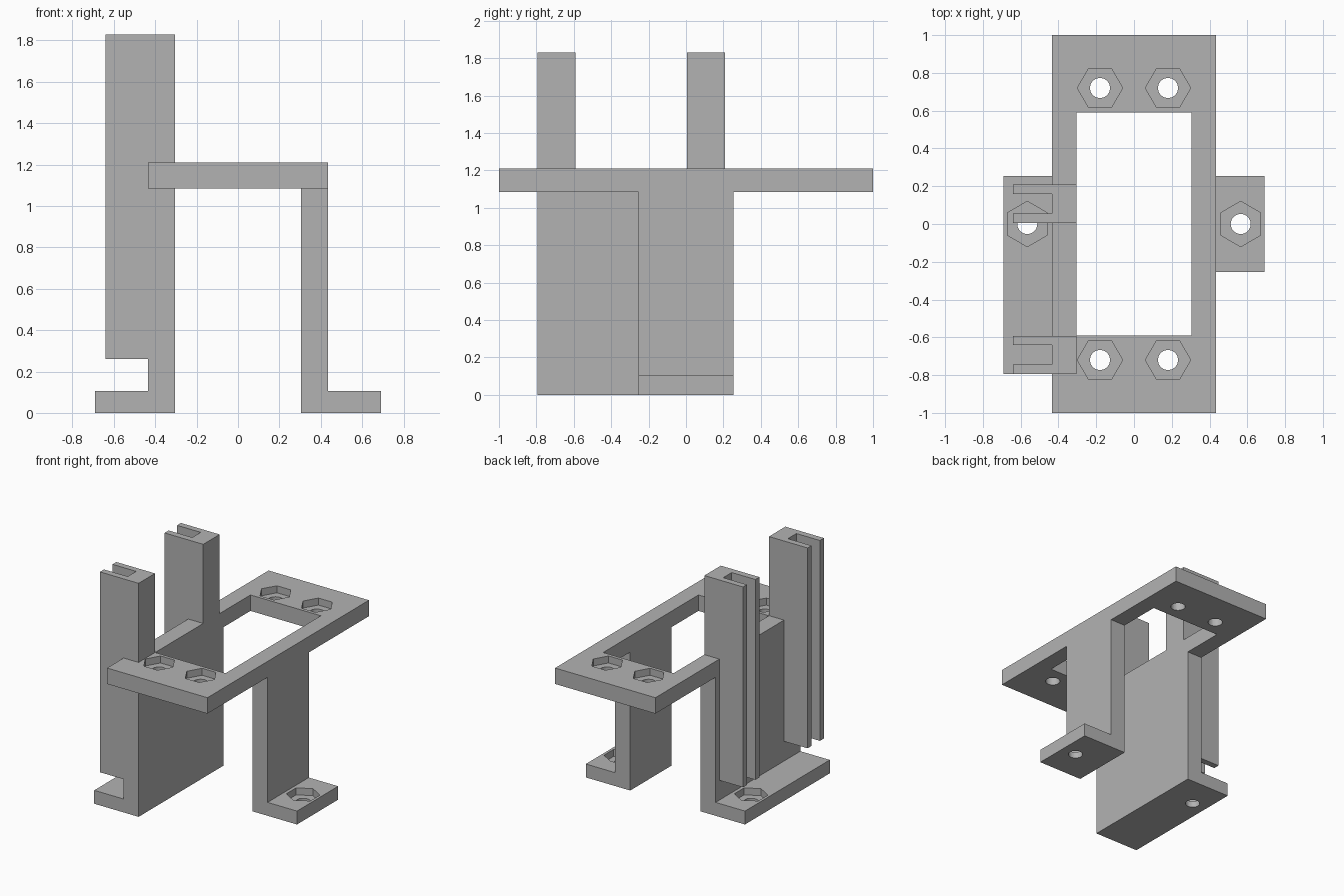
import bpy, bmesh
from math import cos, sin, pi
from mathutils import Vector

cube = bpy.data.objects.get("Cube")
if cube:
    bpy.data.objects.remove(cube, do_unlink=True)

grey = bpy.data.materials.new("plain grey")
grey.use_nodes = True
grey.diffuse_color = (0.45, 0.45, 0.45, 1)
grey.node_tree.nodes["Principled BSDF"].inputs["Base Color"].default_value = grey.diffuse_color


def prism(name, outline, lo, hi, axis="z"):
    """Extrude an outline (xy along z, or xz along y) from lo to hi."""
    bm = bmesh.new()
    place = (lambda p: (p[0], p[1], lo)) if axis == "z" else (lambda p: (p[0], lo, p[1]))
    face = bm.faces.new([bm.verts.new(place(p)) for p in outline])
    ext = bmesh.ops.extrude_face_region(bm, geom=[face])
    step = Vector((0, 0, hi - lo)) if axis == "z" else Vector((0, hi - lo, 0))
    bmesh.ops.translate(bm, vec=step, verts=[g for g in ext["geom"] if isinstance(g, bmesh.types.BMVert)])
    bmesh.ops.recalc_face_normals(bm, faces=bm.faces)
    mesh = bpy.data.meshes.new(name)
    bm.to_mesh(mesh)
    bm.free()
    mesh.materials.append(grey)
    obj = bpy.data.objects.new(name, mesh)
    bpy.context.collection.objects.link(obj)
    return obj


def rect(x0, x1, y0, y1):
    return [(x0, y0), (x1, y0), (x1, y1), (x0, y1)]


def ring(x, y, r, sides, turn=0):
    return [(x + r * cos(turn + 2 * pi * i / sides), y + r * sin(turn + 2 * pi * i / sides))
            for i in range(sides)]


def combine(target, tool, operation):
    mod = target.modifiers.new(operation.title(), "BOOLEAN")
    mod.operation, mod.solver, mod.object = operation, "EXACT", tool
    tool.hide_render = True
    with bpy.context.temp_override(object=target, active_object=target):
        bpy.ops.object.modifier_apply(modifier=mod.name)
    bpy.data.objects.remove(tool, do_unlink=True)


INNER, OUTER, FOOT = 0.305, 0.435, 0.69
PLATE_Z, TOP_Z, FOOT_Z = 1.085, 1.21, 0.105

# Mounting plate with its rectangular window
bracket = prism("mounting_bracket", rect(-OUTER, OUTER, -1, 1), PLATE_Z, TOP_Z)
combine(bracket, prism("window", rect(-INNER, INNER, -0.59, 0.59), 1, 1.3), "DIFFERENCE")

# L-shaped legs: narrow on the left, wide on the right
for side, y0 in ((1, -0.255), (-1, -0.795)):
    profile = [(INNER, 0), (FOOT, 0), (FOOT, FOOT_Z), (OUTER, FOOT_Z), (OUTER, TOP_Z), (INNER, TOP_Z)]
    leg = prism("leg", [(side * x, z) for x, z in profile], y0, 0.255, "y")
    combine(bracket, leg, "UNION")

# Upright guide posts, each with a slot open to the outside
for y in (-0.795, 0.005):
    channel = [(-INNER, y), (-0.64, y), (-0.64, y + 0.05), (-OUTER, y + 0.05),
               (-OUTER, y + 0.155), (-0.64, y + 0.155), (-0.64, y + 0.203), (-INNER, y + 0.203)]
    combine(bracket, prism("guide_post", channel, 0.26, 1.83), "UNION")

# Bolt holes with hexagonal nut recesses: (x, y, surface height, rotation)
bolts = [(x, y, TOP_Z, 0) for x in (-0.18, 0.18) for y in (-0.72, 0.72)]
bolts += [(x, 0, FOOT_Z, pi / 6) for x in (-0.565, 0.565)]
for x, y, z, turn in bolts:
    combine(bracket, prism("nut_recess", ring(x, y, 0.12, 6, turn), z - 0.055, z + 0.05), "DIFFERENCE")
    combine(bracket, prism("bolt_hole", ring(x, y, 0.053, 32), z - 0.2, z + 0.05), "DIFFERENCE")
